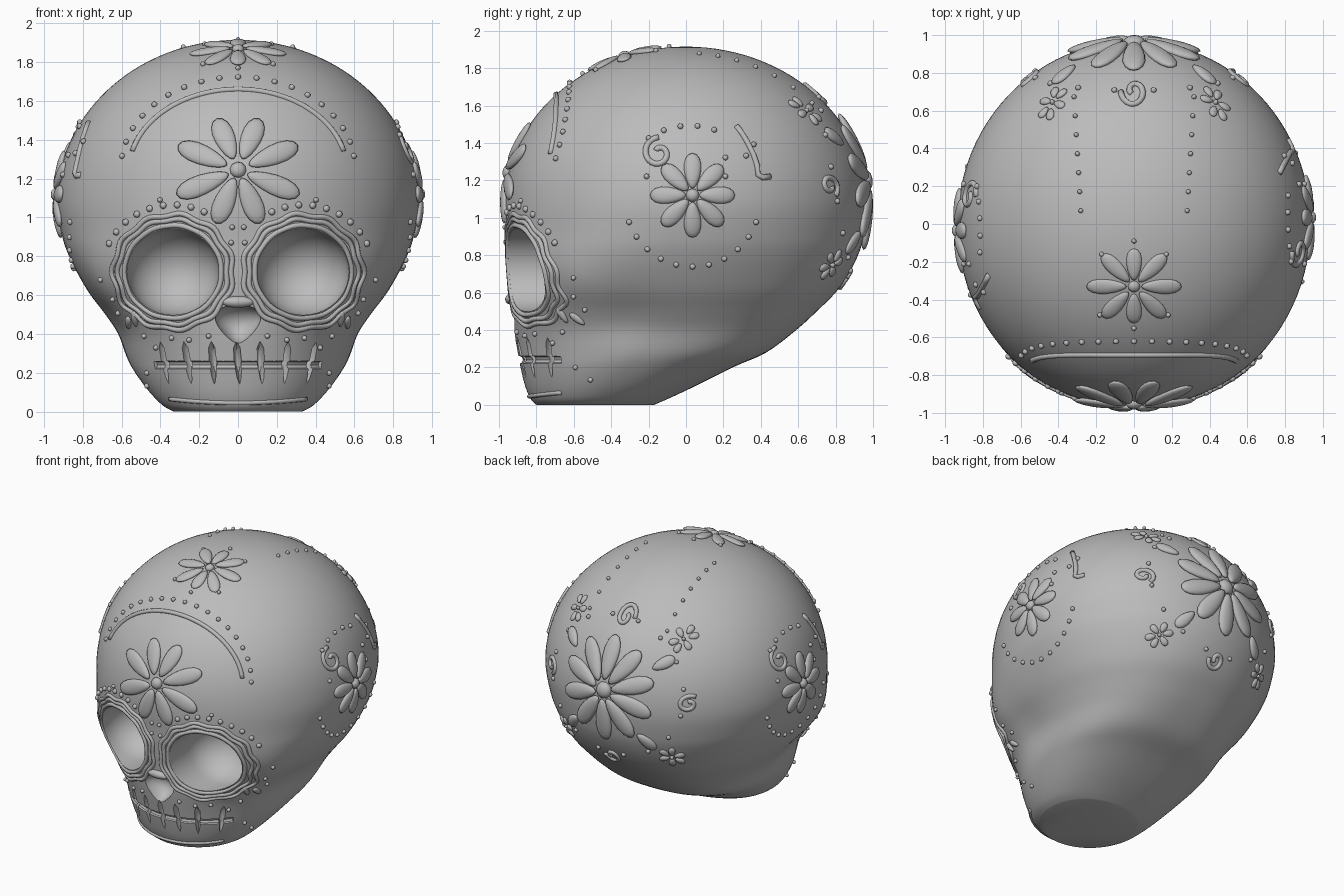
import bpy, bmesh, math, random
from mathutils import Vector, Matrix
from mathutils.bvhtree import BVHTree

random.seed(4)
if "Cube" in bpy.data.objects:
    bpy.data.objects.remove(bpy.data.objects["Cube"])

clay = bpy.data.materials.new("grey_clay")
clay.use_nodes = True
GREY = (0.5, 0.5, 0.5, 1)
clay.diffuse_color = GREY
clay.node_tree.nodes["Principled BSDF"].inputs["Base Color"].default_value = GREY


def finish(bm, name):
    for f in bm.faces:
        f.smooth = True
    me = bpy.data.meshes.new(name)
    bm.to_mesh(me)
    bm.free()
    me.materials.append(clay)
    ob = bpy.data.objects.new(name, me)
    bpy.context.collection.objects.link(ob)
    return ob


# Skull: height, half width, front and back of each oval section
SECTIONS = [(0, .33, -.8, -.17), (.03, .385, -.83, -.1), (.1, .455, -.86, .05), (.2, .53, -.885, .25),
            (.28, .575, -.9, .43), (.4, .62, -.92, .59), (.5, .685, -.93, .7), (.6, .76, -.94, .8),
            (.7, .82, -.948, .87), (.8, .87, -.955, .92), (.9, .905, -.96, .95), (1.07, .935, -.97, .97),
            (1.24, .916, -.95, .95)]
rows = [Vector(s) for s in SECTIONS]
loft = []
for i in range(len(rows) - 2):
    a, b, c, d = rows[max(i - 1, 0)], rows[i], rows[i + 1], rows[i + 2]
    for t in (0, .25, .5, .75):
        loft.append(b + (c - a) * (t / 2) + (2 * a - 5 * b + 4 * c - d) * (t * t / 2)
                    + (3 * b - a - 3 * c + d) * (t ** 3 / 2))
for k in range(28):
    a = math.pi / 2 * k / 28
    s = math.cos(a)
    loft.append(Vector((1.07 + .845 * math.sin(a), .935 * s, -.97 * s, .97 * s)))

N = 96
bm = bmesh.new()
rings = []
for z, w, front, back in loft:
    ring = []
    # Face and jaw back are squarer than the cranium
    face_power = 2 / (2 + .4 * math.exp(-((z - .68) / .25) ** 2))
    jaw_power = 2 / (2 + .55 * math.exp(-((z - .3) / .3) ** 2))
    for k in range(N):
        a = math.tau * k / N
        power = face_power if math.sin(a) < 0 else jaw_power
        cx = math.copysign(abs(math.cos(a)) ** power, math.cos(a))
        cy = math.copysign(abs(math.sin(a)) ** power, math.sin(a))
        p = Vector((w * cx, (front + back) / 2 + (back - front) / 2 * cy, z))
        # Cheekbone swell and the hollow behind it
        q = Vector((abs(p.x), p.y, p.z))
        swell = .012 * math.exp(-((q - Vector((.7, -.58, .66))).length / .13) ** 2)
        hollow = .02 * math.exp(-((q - Vector((.66, -.32, .47))).length / .16) ** 2)
        out = Vector((math.cos(a), math.sin(a), 0))
        ring.append(bm.verts.new(p + out * (swell - hollow)))
    rings.append(ring)
for r, s in zip(rings, rings[1:]):
    for k in range(N):
        bm.faces.new((r[k], r[(k + 1) % N], s[(k + 1) % N], s[k]))
bm.faces.new(rings[0])
top = bm.verts.new((0, 0, 1.915))
for k in range(N):
    bm.faces.new((rings[-1][k], rings[-1][(k + 1) % N], top))
bmesh.ops.recalc_face_normals(bm, faces=bm.faces)
surface = BVHTree.FromBMesh(bm)
skull = finish(bm, "skull")

# Directions from which ornaments are laid onto the skull
SIDES = {"front": lambda u, v: ((u, -3, v), (0, 1, 0)), "back": lambda u, v: ((-u, 3, v), (0, -1, 0)),
         "right": lambda u, v: ((-3, -u, v), (1, 0, 0)), "left": lambda u, v: ((3, u, v), (-1, 0, 0)),
         "top": lambda u, v: ((u, v, 3), (0, 0, -1))}


def land(side, u, v):
    o, d = SIDES[side](u, v)
    loc, normal, _, _ = surface.ray_cast(Vector(o), Vector(d))
    if loc is None:  # Just past the outline: use the nearest point
        loc, normal, _, _ = surface.find_nearest(Vector(o) + Vector(d) * 2.6)
    return loc, normal


def blob(bm, loc, normal, along, size, taper=0, seg=(10, 6)):
    y = normal.cross(along).normalized()
    x = y.cross(normal)
    m = Matrix((x, y, normal)).transposed().to_4x4()
    m.translation = loc
    vs = bmesh.ops.create_uvsphere(bm, u_segments=seg[0], v_segments=seg[1], radius=1)["verts"]
    for v in vs:
        v.co = m @ Vector((v.co.x * size[0], v.co.y * size[1] * (1 + taper * v.co.x), v.co.z * size[2]))


def bead(bm, side, u, v, r=.0155, height=.0155):
    p, n = land(side, u, v)
    blob(bm, p + n * .004, n, n.orthogonal(), (r, r, height), seg=(10, 6))


def leaf(bm, side, u, v, angle, length, width, thick=.022):
    c, s = math.cos(angle) * .02, math.sin(angle) * .02
    p, n = land(side, u, v)
    q, _ = land(side, u + c, v + s)
    blob(bm, p + n * .004, n, q - p, (length, width, thick), .25, (16, 8))


def flower(name, side, u, v, radius, count, start=0, wide=0, thick=.022):
    bm = bmesh.new()
    for k in range(count):
        a = start + math.tau * k / count
        r = radius * (1 + wide * abs(math.cos(a)))
        leaf(bm, side, u + .58 * r * math.cos(a), v + .58 * r * math.sin(a), a, .43 * r,
             radius * 1.6 / count, thick)
    bead(bm, side, u, v, radius * .16, thick * 1.3)
    finish(bm, name)


def tube(name, side, pts, r=.014, closed=False):
    cu = bpy.data.curves.new(name, "CURVE")
    cu.dimensions, cu.bevel_depth, cu.bevel_resolution = "3D", r, 2
    cu.use_fill_caps = True
    sp = cu.splines.new("POLY")
    sp.points.add(len(pts) - 1)
    for p, (u, v) in zip(sp.points, pts):
        p.co = (*land(side, u, v)[0], 1)
    sp.use_cyclic_u = closed
    tmp = bpy.data.objects.new(name, cu)
    bpy.context.collection.objects.link(tmp)
    bm = bmesh.new()
    bm.from_mesh(bpy.data.meshes.new_from_object(tmp.evaluated_get(bpy.context.evaluated_depsgraph_get())))
    bpy.data.objects.remove(tmp)
    bmesh.ops.remove_doubles(bm, verts=bm.verts, dist=.0001)
    bmesh.ops.recalc_face_normals(bm, faces=bm.faces)
    return finish(bm, name)


def arc(u, v, ru, rv, start, end, n):
    angles = [math.radians(start + (end - start) * k / (n - 1)) for k in range(n)]
    return [(u + ru * math.cos(a), v + rv * math.sin(a)) for a in angles]


def swirl(name, side, u, v, r, turn=0):
    pts = []
    for k in range(24):
        a = turn + k * .31
        s = r * (1 - .033 * k)
        pts.append((u + s * math.cos(a), v + s * math.sin(a)))
    tube(name, side, pts, .016)


# Cutters: eye sockets, nose, mouth line and gaps between teeth
EYE = (.335, .72)
cutters = []
for sx in (-1, 1):
    bm = bmesh.new()
    for v in bmesh.ops.create_uvsphere(bm, u_segments=40, v_segments=20, radius=1)["verts"]:
        x, y, z = v.co.x, -v.co.z, v.co.y
        r = math.hypot(x, z)
        if y < -.01 and r > .01:
            x, z = x / r, z / r
        v.co = (sx * EYE[0] + .236 * x, -.72 + y * (.24 if y > 0 else .5), EYE[1] + .222 * z)
    cutters.append(finish(bm, "socket_cutter"))
bm = bmesh.new()
for v in bmesh.ops.create_uvsphere(bm, u_segments=24, v_segments=16, radius=1)["verts"]:
    v.co = (.13 * v.co.x * (.85 + .4 * v.co.z), -.94 + .13 * v.co.y, .45 + .1 * v.co.z)
cutters.append(finish(bm, "nose_cutter"))
cutters.append(tube("mouth_cutter", "front", [(-.43 + .0215 * k, .24) for k in range(41)], .021))
for x in (-.38, -.26, -.13, 0, .12, .25, .38):
    bm = bmesh.new()
    p, n = land("front", x, .25)
    tilt = Vector((random.uniform(-.12, .12), 0, 1))
    blob(bm, p, n, tilt, (.115, .019, .05), .4, (8, 6))
    cutters.append(finish(bm, "teeth_cutter"))
for c in cutters:
    mod = skull.modifiers.new(c.name, "BOOLEAN")
    mod.object, mod.operation, mod.solver = c, "DIFFERENCE", "EXACT"
carved = bpy.data.meshes.new_from_object(skull.evaluated_get(bpy.context.evaluated_depsgraph_get()))
skull.modifiers.clear()
skull.data = carved
for c in cutters:
    bpy.data.objects.remove(c)
bpy.ops.object.select_all(action="DESELECT")
skull.select_set(True)
bpy.context.view_layer.objects.active = skull
bpy.ops.object.shade_smooth_by_angle(angle=math.radians(35))

# Nose bridge
bm = bmesh.new()
blob(bm, Vector((0, -.935, .565)), Vector((0, -1, 0)), Vector((1, 0, 0)), (.085, .03, .032), 0, (16, 10))
finish(bm, "nose_bridge")

# Eye rims: a plain inner ring and two scalloped outer rings
for sx, word in ((-1, "right"), (1, "left")):
    for k, (size, wave) in enumerate(((1.04, .005), (1.17, .025), (1.28, .035))):
        pts = []
        for i in range(96):
            a = math.tau * i / 96
            s = size + wave * math.cos(11 * a)
            pts.append((sx * (EYE[0] + .24 * s * math.cos(a)), EYE[1] + .23 * s * math.sin(a)))
        tube(f"{word}_eye_rim_{k}", "front", pts, .014, True)

# Forehead arch and chin line
tube("forehead_arch", "front", arc(0, 1.24, .56, .42, 166, 14, 40), .015)
tube("chin_line", "front", [(x * .0175, .045 + .02 * (x / 20) ** 2) for x in range(-20, 21)], .012)

# Large flowers
flower("forehead_flower", "front", 0, 1.245, .265, 8, math.pi / 8, .3)
flower("crown_flower", "top", 0, -.33, .2, 8, 0, .25, .018)
flower("back_flower", "back", 0, 1.2, .37, 10, math.pi / 10, 0, .028)

# Side ornaments
beads = bmesh.new()
for side in ("left", "right"):
    flower(f"{side}_flower", side, .035, 1.12, .225, 8, math.pi / 2)
    swirl(f"{side}_swirl", side, -.145, 1.345, .085, math.pi / 2)
    tube(f"{side}_vine", side, [(.27, 1.49), (.3, 1.45), (.33, 1.4), (.36, 1.34), (.38, 1.28),
                                (.385, 1.23), (.41, 1.215), (.45, 1.22)], .016)
    for p in (arc(.035, 1.1, .36, .36, 200, 340, 11) + arc(.02, 1.12, .38, .37, 70, 125, 5)
              + [(-.21, 1.22), (.21, 1.32), (.21, 1.22), (.32, 1.33), (.36, 1.39)]):
        bead(beads, side, *p)

# Back ornaments
for sx, word in ((-1, "left"), (1, "right")):
    flower(f"upper_{word}_blossom", "back", sx * .43, 1.57, .085, 6, .3, 0, .014)
    flower(f"lower_{word}_blossom", "back", sx * .43, .75, .085, 6, .3, 0, .014)
    swirl(f"back_{word}_swirl", "back", sx * .56, 1.17, .06, sx)
swirl("back_top_swirl", "back", 0, 1.65, .07)
swirl("back_low_swirl", "back", 0, .68, .06, math.pi)
leaves = bmesh.new()
for sx, side in ((-1, "right"), (1, "left")):
    for u, v in ((.37, 1.43), (.3, .87)):
        leaf(leaves, "back", sx * u, v, math.atan2(v - 1.2, sx * u), .085, .04)
    # Cheek leaves and beads, set from the side
    for u, v, tip in ((-.66, .48, 2.2), (-.58, .46, 2.5)):
        leaf(leaves, side, sx * u, v, math.pi / 2 + sx * (tip - math.pi / 2), .05, .02, .016)
    for u, v in ((-.54, .51), (-.6, .58), (-.59, .2), (-.51, .135), (-.6, .68)):
        bead(beads, side, sx * u, v, .014)
finish(leaves, "leaves")
for a in range(16):
    t = math.tau * (a + .5) / 16
    bead(beads, "back", .53 * math.cos(t), 1.18 + .47 * math.sin(t))

# Bead rows on crown, forehead, eyes and cheeks
for sx in (-1, 1):
    for k in range(7):
        bead(beads, "top", sx * (.28 + .006 * k), .07 + .1 * k, .013)
    for p in arc(EYE[0], EYE[1], .36, .345, 25, 128, 10):
        bead(beads, "front", sx * p[0], p[1], .018)
    for p in ((.03, .95), (.035, .87), (.07, 1.02), (.4, 1.09), (.48, .39),
              (.25, .37), (.15, .39), (.34, .38), (.42, .33)):
        bead(beads, "front", sx * p[0], p[1], .014)
    for p in ((.17, -.16), (.18, -.48)):
        bead(beads, "top", sx * p[0], p[1], .013)
for p in arc(0, 1.25, .6, .47, 172, 8, 19):
    bead(beads, "front", *p)
for v in (-.09, -.55):
    bead(beads, "top", 0, v, .013)
finish(beads, "beads")
